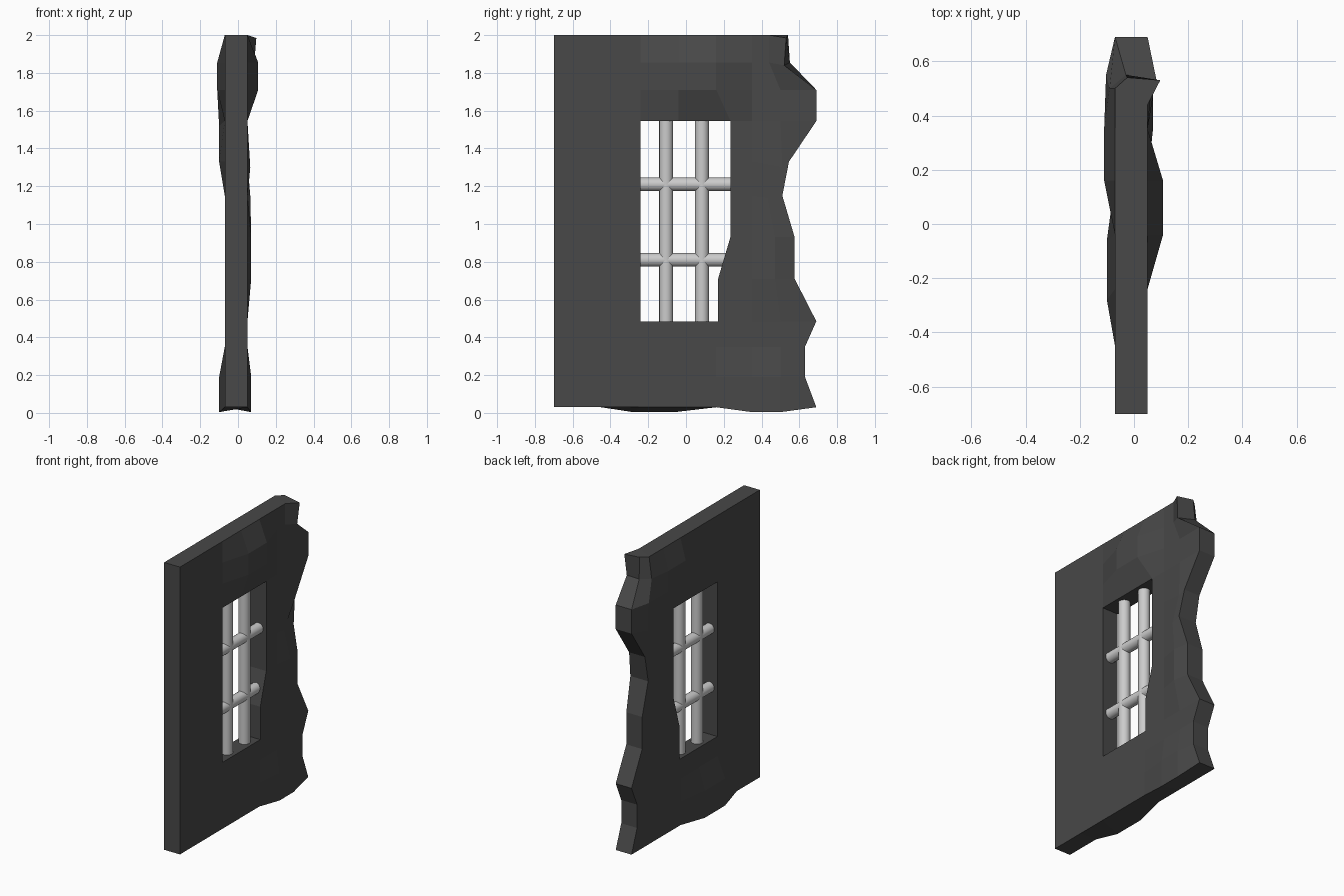
import bpy, bmesh, math
from mathutils import Vector

if "Cube" in bpy.data.objects:
    bpy.data.objects.remove(bpy.data.objects["Cube"])

stone = bpy.data.materials.new("dark_stone")
stone.diffuse_color = (0.065, 0.065, 0.065, 1)
stone.use_nodes = True
stone.node_tree.nodes["Principled BSDF"].inputs["Base Color"].default_value = stone.diffuse_color

# Wall grid: z rows, y columns, ragged right edge per row
ROWS = [0.03, 0.19, 0.35, 0.485, 0.71, 0.93, 1.15, 1.33, 1.545, 1.71, 1.855, 2.0]
COLS = [-0.70, -0.45, -0.24, -0.04, 0.16, 0.35, 0.50]
EDGE = [0.69, 0.63, 0.63, 0.69, 0.575, 0.575, 0.51, 0.545, 0.69, 0.69, 0.55, 0.55]
OPENING = {3: 0.17, 4: 0.17, 5: 0.235, 6: 0.235, 7: 0.235, 8: 0.235}
NC = len(COLS) + 1

# Chipped points: (row, column): (x, y, z), None keeps the grid value
FRONT = {
    (9, 3): (0.107, None, None), (9, 4): (0.107, None, None),
    (10, 3): (0.107, None, None), (10, 4): (0.107, None, None),
    (0, 5): (0.07, None, 0.004), (0, 6): (0.07, None, 0.004),
    (1, 5): (0.07, None, None), (1, 6): (0.07, None, None),
    (4, 6): (0.07, 0.47, None), (5, 6): (0.07, 0.47, None),
    (6, 6): (0.05, 0.43, 1.14), (7, 6): (0.065, 0.51, 1.30),
    (6, 7): (0.065, None, None),
    (10, 6): (0.05, 0.44, None), (10, 7): (0.085, 0.52, 1.84),
    (11, 6): (0.05, 0.44, None), (11, 7): (0.097, 0.53, 1.985),
}
BACK = {
    (0, 2): (-0.10, -0.28, 0.004), (0, 3): (-0.10, -0.06, 0.004),
    (1, 2): (-0.10, -0.28, None), (1, 3): (-0.10, -0.06, None),
    (9, 4): (-0.11, None, None), (9, 5): (-0.11, None, None),
    (10, 4): (-0.11, None, None), (10, 5): (-0.11, None, None),
    (9, 6): (-0.103, 0.55, None), (10, 6): (-0.09, None, None),
    (8, 6): (-0.10, 0.55, 1.52), (7, 6): (-0.10, 0.46, None),
    (11, 7): (-0.025, 0.54, None), (10, 7): (-0.03, None, None),
}

bm = bmesh.new()


def side(x0, chips):
    grid = []
    for r, z in enumerate(ROWS):
        line = []
        for c in range(NC):
            y = EDGE[r] if c == NC - 1 else COLS[c]
            if c == 4:
                y = OPENING.get(r, y)
            if c == 6:
                y = min(y, EDGE[r] - 0.05)
            chip = chips.get((r, c), (None,) * 3)
            co = [g if v is None else v for v, g in zip(chip, (x0, y, z))]
            line.append(bm.verts.new(co))
        grid.append(line)
    return grid


f, b = side(0.05, FRONT), side(-0.07, BACK)
cells = {(r, c) for r in range(len(ROWS) - 1) for c in range(NC - 1)
         if not (3 <= r < 8 and 2 <= c < 4)}
# Faces of both sides, plus walls wherever a cell has no neighbour
for r, c in sorted(cells):
    ring = [(r, c), (r, c + 1), (r + 1, c + 1), (r + 1, c)]
    bm.faces.new([f[i][j] for i, j in ring])
    bm.faces.new([b[i][j] for i, j in reversed(ring)])
    for k, step in enumerate([(-1, 0), (0, 1), (1, 0), (0, -1)]):
        if (r + step[0], c + step[1]) not in cells:
            (i, j), (m, n) = ring[k], ring[(k + 1) % 4]
            bm.faces.new([f[m][n], f[i][j], b[i][j], b[m][n]])
loose = [v for v in bm.verts if not v.link_faces]
bmesh.ops.delete(bm, geom=loose, context='VERTS')
bmesh.ops.recalc_face_normals(bm, faces=bm.faces[:])
me = bpy.data.meshes.new("broken_wall")
bm.to_mesh(me)
bm.free()
me.materials.append(stone)
bpy.context.collection.objects.link(bpy.data.objects.new("broken_wall", me))


# Window bars
def bar(name, a, e, radius):
    a, e = Vector(a), Vector(e)
    bpy.ops.mesh.primitive_cylinder_add(vertices=16, radius=radius,
                                        depth=(e - a).length, location=(a + e) / 2)
    o = bpy.context.object
    o.name = name
    if abs(e.y - a.y) > 0.01:
        o.rotation_euler.x = math.pi / 2
    bpy.ops.object.shade_smooth_by_angle(angle=math.radians(40))


for i, y in enumerate((-0.105, 0.085)):
    bar(f"upright_bar_{i + 1}", (-0.01, y, 0.485), (-0.01, y, 1.545), 0.037)
for i, (z, end) in enumerate(((0.81, 0.21), (1.21, 0.235))):
    bar(f"cross_bar_{i + 1}", (-0.01, -0.24, z), (-0.01, end, z), 0.036)
